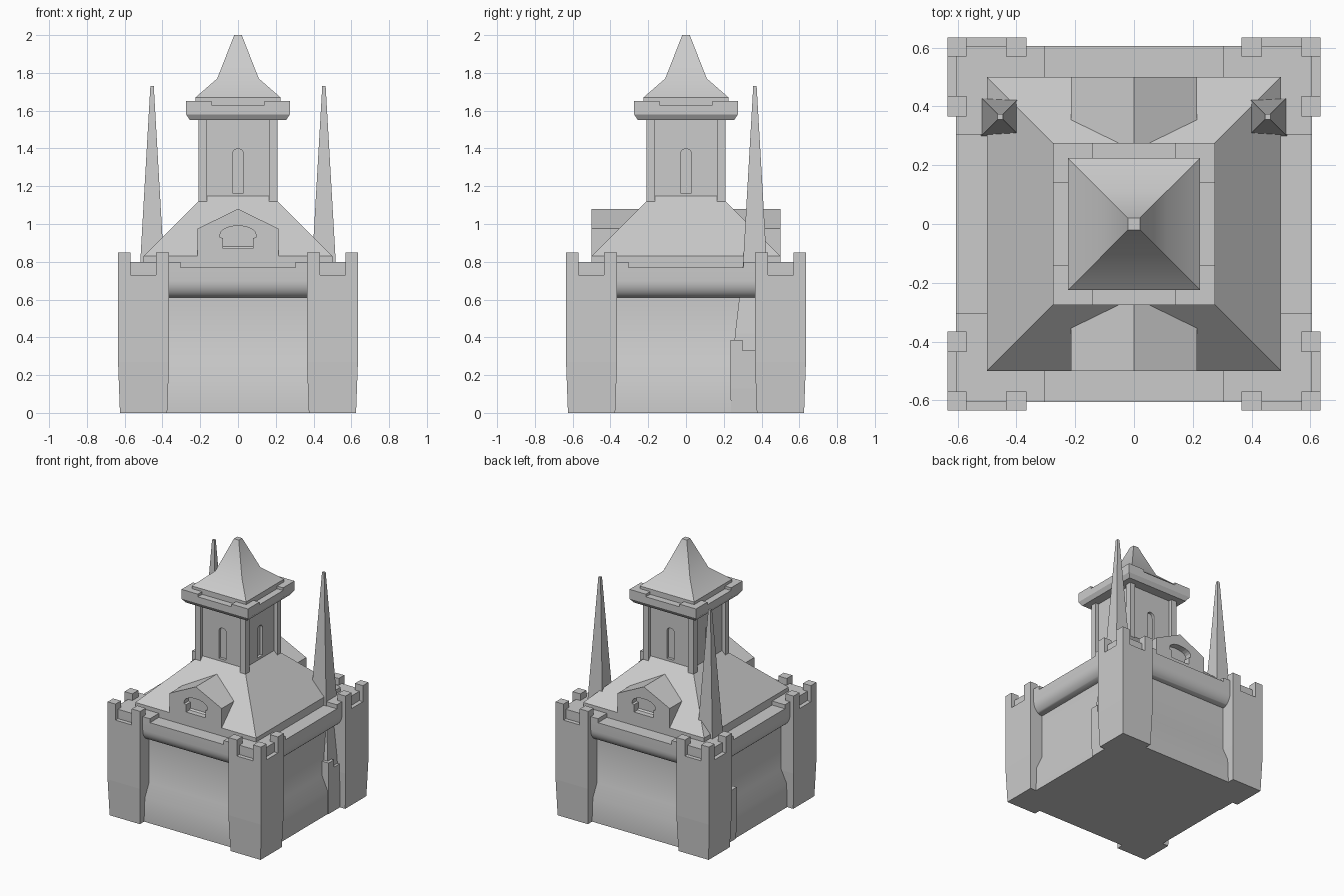
import bpy, bmesh, math
from mathutils import Matrix

if "Cube" in bpy.data.objects:
    bpy.data.objects.remove(bpy.data.objects["Cube"])


def finish(name, bm):
    bmesh.ops.recalc_face_normals(bm, faces=bm.faces)
    me = bpy.data.meshes.new(name)
    bm.to_mesh(me)
    bm.free()
    ob = bpy.data.objects.new(name, me)
    bpy.context.collection.objects.link(ob)
    return ob


def bridge(bm, rings):
    """Join rings of points into a closed solid."""
    vs = [[bm.verts.new(p) for p in r] for r in rings]
    n = len(vs[0])
    for a, b in zip(vs, vs[1:]):
        for i in range(n):
            j = (i + 1) % n
            bm.faces.new((a[i], a[j], b[j], b[i]))
    bm.faces.new(vs[0])
    bm.faces.new(vs[-1])


def square_loft(name, sections, cx=0, cy=0):
    """Stack of squares given as (half width, z)."""
    bm = bmesh.new()
    bridge(bm, [[(cx + sx * h, cy + sy * h, z) for sx, sy in
                 ((-1, -1), (1, -1), (1, 1), (-1, 1))] for h, z in sections])
    return finish(name, bm)


def prism(name, outline, y0, y1, turn=0):
    """Outline in x,z extruded along y, then turned about z."""
    bm = bmesh.new()
    bridge(bm, [[(x, y, z) for x, z in outline] for y in (y0, y1)])
    bm.transform(Matrix.Rotation(turn, 4, 'Z'))
    return finish(name, bm)


def box(name, x, y, z):
    return prism(name, [(x[0], z[0]), (x[1], z[0]), (x[1], z[1]), (x[0], z[1])], y[0], y[1])


def span(c, s):
    return sorted((c[0] * s, c[1] * s))


def carve(ob, cutter):
    m = ob.modifiers.new("recess", 'BOOLEAN')
    m.operation, m.solver, m.object = 'DIFFERENCE', 'EXACT', cutter
    bpy.context.view_layer.objects.active = ob
    bpy.ops.object.modifier_apply(modifier=m.name)
    bpy.data.objects.remove(cutter)


def smooth(ob, angle):
    bpy.ops.object.select_all(action='DESELECT')
    ob.select_set(True)
    bpy.context.view_layer.objects.active = ob
    bpy.ops.object.shade_smooth_by_angle(angle=math.radians(angle))


def arch(w, z, rise, n=10):
    return [(w * math.cos(math.pi * i / n), z + rise * math.sin(math.pi * i / n))
            for i in range(n + 1)]


# curtain walls with battered foot and rounded overhang
bulge = [(.53 + .075 * math.sin(t), .70 - .09 * math.cos(t))
         for t in [math.pi / 2 * i / 8 for i in range(9)]]
walls = square_loft("curtain_walls", [(.575, 0), (.575, .18), (.53, .28), (.53, .61)]
                    + bulge + [(.605, .77)])
smooth(walls, 30)

# main roof
square_loft("main_roof", [(.5, .74), (.5, .83), (.18, 1.15)])

# corner towers, battlements and raised walkway corners
C, E, W = (.57, .635), (.365, .435), (.305, .605)
for sx in (-1, 1):
    for sy in (-1, 1):
        square_loft("corner_tower", [(.125, 0), (.135, .27), (.135, .73)], .5 * sx, .5 * sy)
        for mx, my in ((C, C), (E, C), (C, E)):
            box("tower_merlon", span(mx, sx), span(my, sy), (.72, .85))
        box("walkway_corner", span(W, sx), span(W, sy), (.75, .80))

# front and back dormers with arched recess
gable = [(-.215, .79), (.215, .79), (.215, .975), (0, 1.08), (-.215, .975)]
opening = [(-.08, .87), (.08, .87), (.08, .925), (.095, .93)] \
    + arch(.095, .945, .045) + [(-.095, .93), (-.08, .925)]
for turn in (0, math.pi):
    dormer = prism("dormer", gable, -.5, -.19, turn)
    carve(dormer, prism("cutter", opening, -.6, -.45, turn))

# belfry shaft with four arched windows and corner pillars
shaft = square_loft("belfry_shaft", [(.183, 1.0), (.183, 1.57)])
slot = [(-.03, 1.165), (.03, 1.165)] + arch(.03, 1.37, .028)
for k in range(4):
    carve(shaft, prism("cutter", slot, -.3, -.162, k * math.pi / 2))
for sx in (-1, 1):
    for sy in (-1, 1):
        box("belfry_pillar", span((.165, .21), sx), span((.165, .21), sy), (1.08, 1.57))

# belfry cornice with raised corners
square_loft("belfry_cornice", [(.255, 1.55), (.275, 1.58), (.275, 1.63)])
for sx in (-1, 1):
    for sy in (-1, 1):
        box("cornice_corner", span((.14, .275), sx), span((.14, .275), sy), (1.62, 1.65))

# belfry roof
square_loft("belfry_roof_base", [(.225, 1.60), (.225, 1.67)])
smooth(square_loft("belfry_roof", [(.225, 1.67), (.11, 1.77), (.02, 2.0)]), 35)

# rear pinnacles with small battlemented bases that break through the side walls
PY = .365
for s in (-1, 1):
    px = .455 * s
    square_loft("pinnacle", [(.115, .3), (.105, .42), (.084, .6), (.063, .79), (.009, 1.73)],
                px, PY)
    square_loft("pinnacle_base", [(.126, 0), (.13, .13), (.13, .33)], px, PY)
    for sx in (-1, 1):
        for sy in (-1, 1):
            dx, dy = span((.065, .13), sx), span((.065, .13), sy)
            box("pinnacle_merlon", [px + d for d in dx], [PY + d for d in dy], (.32, .385))
